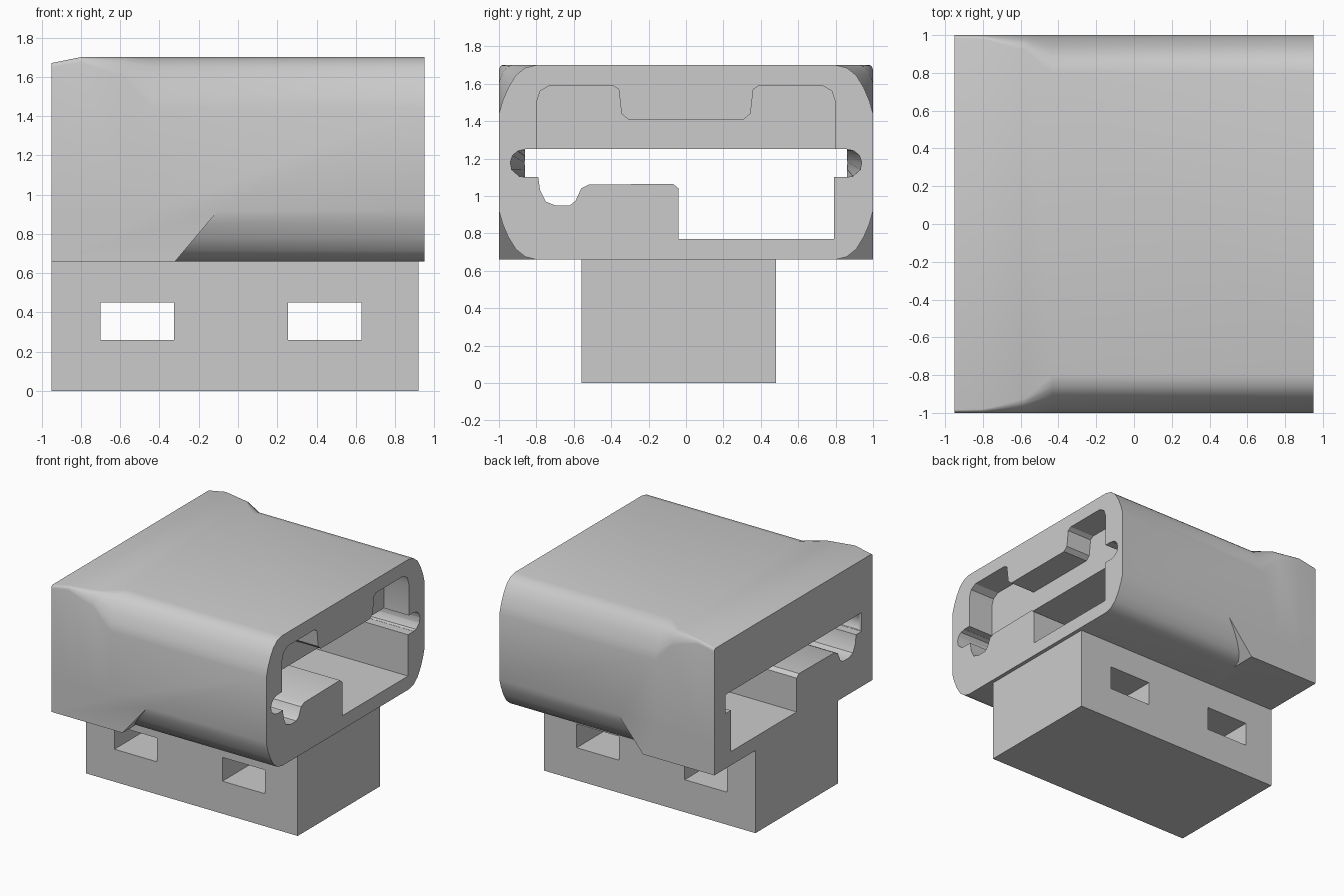
import bpy, bmesh, math

cube = bpy.data.objects.get("Cube")
if cube:
    bpy.data.objects.remove(cube, do_unlink=True)

grey = bpy.data.materials.new("plain grey")
grey.use_nodes = True
grey.diffuse_color = (0.6, 0.6, 0.6, 1)
grey.node_tree.nodes["Principled BSDF"].inputs["Base Color"].default_value = (0.6, 0.6, 0.6, 1)


def loft(name, rings):
    """Skin a solid through rings of 3D points."""
    bm = bmesh.new()
    loops = [[bm.verts.new(p) for p in ring] for ring in rings]
    n = len(loops[0])
    for a, b in zip(loops, loops[1:]):
        for i in range(n):
            j = (i + 1) % n
            bm.faces.new((a[i], a[j], b[j], b[i]))
    bm.faces.new(loops[0])
    bm.faces.new(loops[-1])
    bmesh.ops.recalc_face_normals(bm, faces=bm.faces)
    mesh = bpy.data.meshes.new(name)
    bm.to_mesh(mesh)
    bm.free()
    mesh.materials.append(grey)
    obj = bpy.data.objects.new(name, mesh)
    bpy.context.collection.objects.link(obj)
    return obj


def along_x(name, profile, x0, x1):
    return loft(name, [[(x, y, z) for y, z in profile] for x in (x0, x1)])


def along_y(name, profile, y0, y1):
    return loft(name, [[(x, y, z) for x, z in profile] for y in (y0, y1)])


def rect(a0, a1, b0, b1):
    return [(a0, b0), (a1, b0), (a1, b1), (a0, b1)]


def combine(target, tool, operation):
    mod = target.modifiers.new(operation, "BOOLEAN")
    mod.operation = operation
    mod.solver = "EXACT"
    mod.object = tool
    tool.hide_render = True
    bpy.context.view_layer.objects.active = target
    bpy.ops.object.modifier_apply(modifier=mod.name)
    bpy.data.objects.remove(tool, do_unlink=True)


# Housing: rounded section whose upper corners sharpen towards one end
CORNER = [(0, 0.26), (0.02, 0.19), (0.05, 0.12), (0.09, 0.055), (0.14, 0.015), (0.2, 0)]
BOTTOM = 0.66


def section(x, t, top):
    half = [(1 - dy, BOTTOM + dz) for dy, dz in reversed(CORNER)]
    half += [(1 - dy * t, top - dz * t) for dy, dz in CORNER]
    ring = half + [(-y, z) for y, z in reversed(half)]
    return [(x, y, z) for y, z in ring]


housing = loft("housing", [section(*s) for s in (
    (-0.95, 0.08, 1.67), (-0.8, 0.1, 1.7), (-0.58, 0.38, 1.7),
    (-0.43, 1, 1.7), (0.95, 1, 1.7))])

# Square lower corners at the closed end, finishing in a slanted face
heel = along_y("heel", [(-0.95, BOTTOM), (-0.32, BOTTOM), (-0.1, 0.92), (-0.95, 0.92)], -1, 1)
combine(housing, heel, "UNION")

# Through channel with a raised block, a round groove and a deep bay
channel = [(0.86, 1.25), (-0.86, 1.25), (-0.86, 1.1), (-0.79, 1.1), (-0.78, 1.03),
           (-0.75, 0.97), (-0.7, 0.95), (-0.62, 0.95), (-0.59, 0.975), (-0.56, 1.04),
           (-0.52, 1.06), (-0.07, 1.065), (-0.04, 1.04), (-0.04, 0.77),
           (0.79, 0.77), (0.79, 1.1), (0.86, 1.1)]
combine(housing, along_x("channel_cutter", channel, -1.1, 1.1), "DIFFERENCE")

# Rounded side rails, tapering away towards the closed end
for side in (-1, 1):
    rings = []
    for x, depth in ((-0.93, 0.005), (0.96, 0.08)):
        rings.append([(x, side * (0.86 + depth * k), z) for k, z in (
            (0, 1.249), (0.5, 1.24), (0.85, 1.215), (1, 1.18),
            (0.9, 1.14), (0.4, 1.105), (0, 1.101))]
            + [(x, side * 0.8, 1.101), (x, side * 0.8, 1.249)])
    combine(housing, loft("rail_cutter", rings), "DIFFERENCE")

# Shallow upper recess in the open end, with a hanging lip in the middle
half = [(0.8, 1.2), (0.8, 1.5), (0.78, 1.56), (0.73, 1.59), (0.39, 1.59), (0.36, 1.57),
        (0.345, 1.44), (0.31, 1.41)]
recess = half + [(-y, z) for y, z in reversed(half)]
combine(housing, along_x("recess_cutter", recess, 0.73, 1.1), "DIFFERENCE")

# Base block with two strap slots running through it
base = along_x("base", rect(-0.56, 0.48, 0, BOTTOM), -0.95, 0.92)
for x in (-0.7, 0.255):
    combine(base, along_y("slot_cutter", rect(x, x + 0.375, 0.26, 0.45), -0.8, 0.8), "DIFFERENCE")

for obj in (housing, base):
    bpy.ops.object.select_all(action="DESELECT")
    obj.select_set(True)
    bpy.context.view_layer.objects.active = obj
    bpy.ops.object.shade_smooth_by_angle(angle=math.radians(30))
